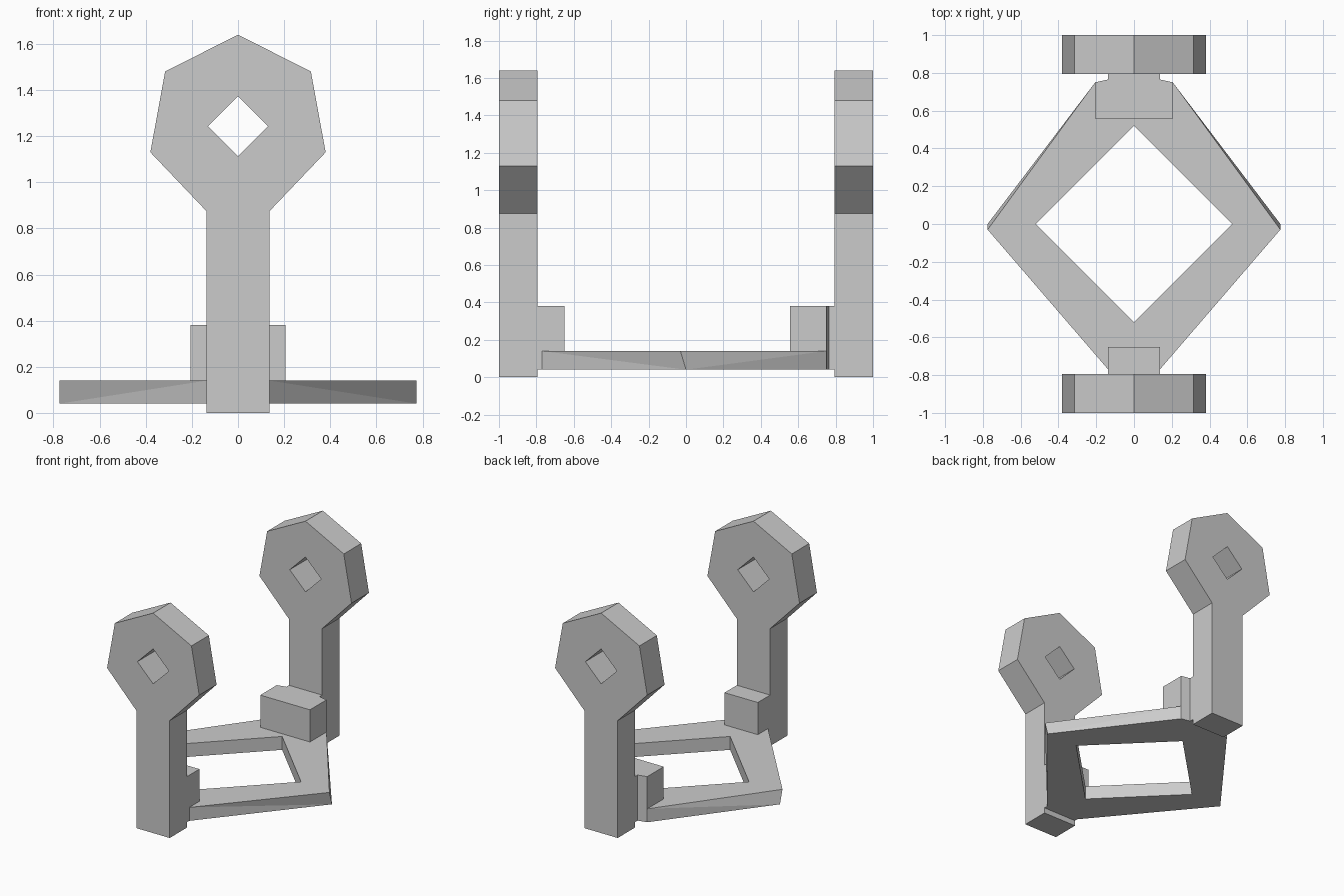
import bpy, bmesh
from mathutils import Vector

if "Cube" in bpy.data.objects:
    bpy.data.objects.remove(bpy.data.objects["Cube"])


def mirrored(right):
    """Close a right-hand half outline by mirroring it across x = 0."""
    return right + [(-x, y) for x, y in reversed(right) if x != 0]


def slab(name, outline, hole, place, depth, edit=None):
    """Flat outline (with optional hole) extruded by a vector."""
    bm = bmesh.new()
    edges = []
    for loop in (outline, hole):
        vs = [bm.verts.new(place(*p)) for p in loop]
        edges += [bm.edges.new((v, vs[i - 1])) for i, v in enumerate(vs)]
    bmesh.ops.triangle_fill(bm, use_beauty=True, edges=edges)
    ext = bmesh.ops.extrude_face_region(bm, geom=bm.faces[:])
    moved = [g for g in ext["geom"] if isinstance(g, bmesh.types.BMVert)]
    bmesh.ops.translate(bm, verts=moved, vec=depth)
    if edit:
        edit(bm)
    bmesh.ops.recalc_face_normals(bm, faces=bm.faces[:])
    mesh = bpy.data.meshes.new(name)
    bm.to_mesh(mesh)
    bm.free()
    obj = bpy.data.objects.new(name, mesh)
    bpy.context.collection.objects.link(obj)
    return obj


def diamond(r, cy=0):
    return [(r, cy), (0, cy + r), (-r, cy), (0, cy - r)]


# Two upright arms with seven-sided heads and diamond holes
arm = mirrored([(0.137, 0), (0.137, 0.875), (0.38, 1.13), (0.316, 1.48), (0, 1.64)])
for name, y in (("front_arm", -1), ("back_arm", 0.795)):
    slab(name, arm, diamond(0.13, 1.243),
         lambda x, z, y=y: (x, y, z), Vector((0, 0.205, 0)))


# Base ring: top side corners sit slightly forward of the bottom ones
def twist_sides(bm):
    corners = [v for v in bm.verts if abs(v.co.x) > 0.7]
    for v in corners:
        if v.co.z > 0.1:
            v.co.y -= 0.03
    tops = [v for v in bm.verts if v.co.z > 0.1]
    for low in [v for v in corners if v.co.z < 0.1]:
        for x, y in ((0.205, 0.75), (0.137, -0.77)):
            goal = Vector((x if low.co.x > 0 else -x, y, 0.14))
            top = min(tops, key=lambda v: (v.co - goal).length)
            bmesh.ops.connect_verts(bm, verts=[low, top])


ring = mirrored([(0.137, -0.795), (0.137, -0.77), (0.775, 0),
                 (0.205, 0.75), (0.137, 0.765), (0.137, 0.795)])
slab("base_ring", ring, diamond(0.52),
     lambda x, y: (x, y, 0.04), Vector((0, 0, 0.1)), twist_sides)

# Blocks on the ring that brace each arm
back = mirrored([(0.205, 0.555), (0.205, 0.75), (0.137, 0.765), (0.137, 0.795)])
front = mirrored([(0.137, -0.795), (0.137, -0.65)])
for name, outline in (("back_block", back), ("front_block", front)):
    slab(name, outline, [], lambda x, y: (x, y, 0.14), Vector((0, 0, 0.24)))
